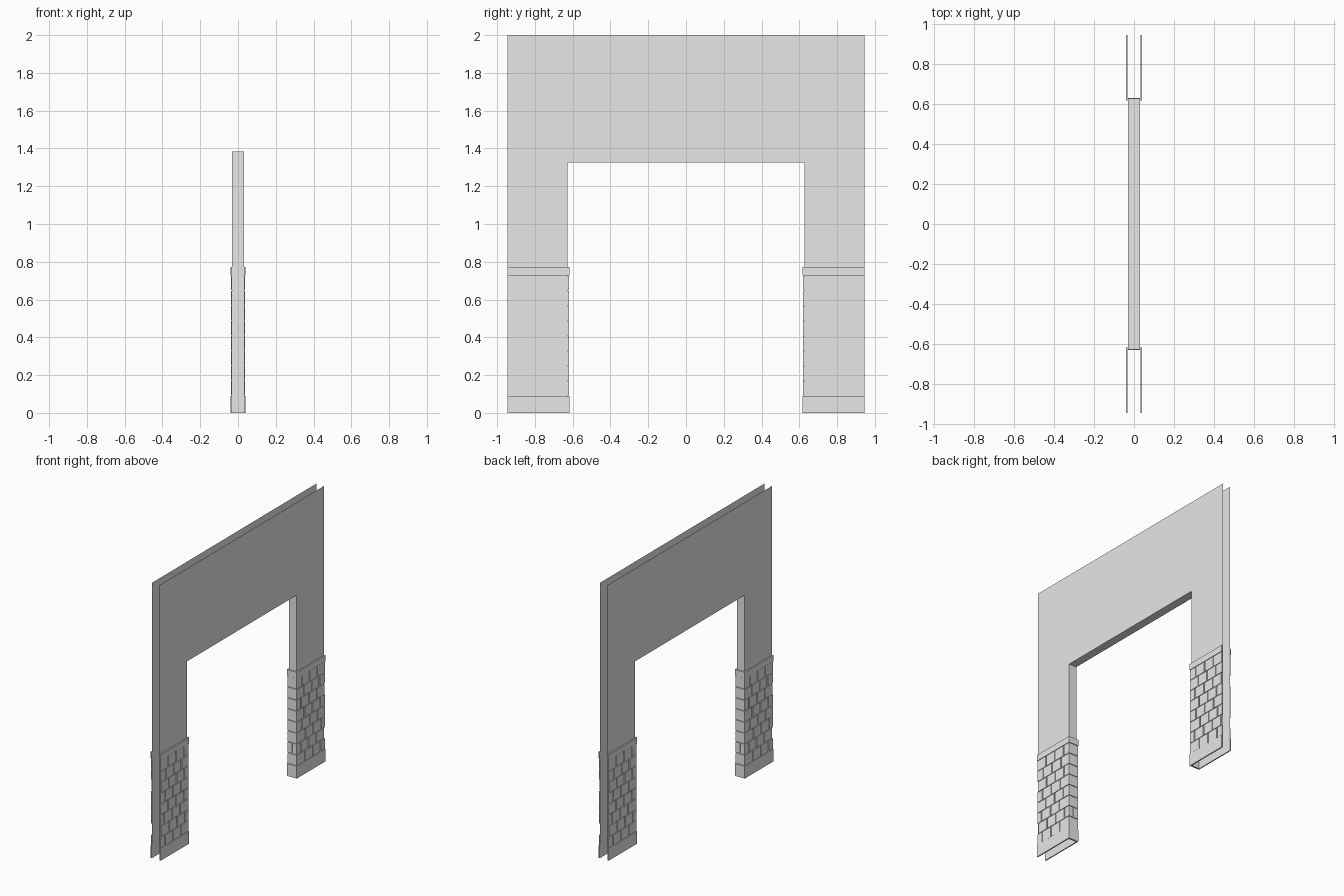
import bpy
import bmesh
from mathutils import Vector

old = bpy.data.objects.get("Cube")
if old:
    bpy.data.objects.remove(old, do_unlink=True)

grey = bpy.data.materials.new("plain_grey")
grey.use_nodes = True
grey.diffuse_color = (0.8, 0.8, 0.8, 1)
grey.node_tree.nodes["Principled BSDF"].inputs["Base Color"].default_value = (0.8, 0.8, 0.8, 1)

WALL = 0.031      # half thickness of the wall shell
BACK = 0.032      # inner side of the stone facing
END = 0.945       # outer ends of the wall
JAMB = 0.627      # half width of the opening
SOFFIT = 1.326
TOP = 2.0


def finish(name, bm):
    mesh = bpy.data.meshes.new(name)
    bm.to_mesh(mesh)
    bm.free()
    mesh.materials.append(grey)
    obj = bpy.data.objects.new(name, mesh)
    bpy.context.collection.objects.link(obj)
    return obj


def sheet(bm, points, facing):
    """Single face turned towards the given direction."""
    face = bm.faces.new([bm.verts.new(p) for p in points])
    face.normal_update()
    if face.normal.dot(Vector(facing)) < 0:
        face.normal_flip()


def prism(bm, outline, z0, z1):
    """Closed block from an outline in plan."""
    low = [bm.verts.new((x, y, z0)) for x, y in outline]
    high = [bm.verts.new((x, y, z1)) for x, y in outline]
    faces = [bm.faces.new(low), bm.faces.new(high)]
    for i in range(len(low)):
        j = (i + 1) % len(low)
        faces.append(bm.faces.new((low[i], low[j], high[j], high[i])))
    bmesh.ops.recalc_face_normals(bm, faces=faces)


def wrap(out, near, far):
    """U-shaped outline around the inner edge of a pillar."""
    half = [(out, near), (out, far), (BACK, far), (BACK, JAMB + 0.002)]
    return half + [(-x, y) for x, y in reversed(half)]


def mirrored(obj):
    mod = obj.modifiers.new("other_pillar", 'MIRROR')
    mod.use_axis = (False, True, False)
    mod.use_mirror_merge = False


# Wall faces, open along the top and the outer ends
bm = bmesh.new()
outline = [(-END, 0), (-END, TOP), (END, TOP), (END, 0),
           (JAMB, 0), (JAMB, SOFFIT), (-JAMB, SOFFIT), (-JAMB, 0)]
for side in (-1, 1):
    sheet(bm, [(side * WALL, y, z) for y, z in outline], (side, 0, 0))
finish("wall_faces", bm)

# Lining of the opening; the jambs run up past the soffit
bm = bmesh.new()
for side in (-1, 1):
    y = side * JAMB
    sheet(bm, [(-WALL, y, 0), (WALL, y, 0), (WALL, y, 1.385), (-WALL, y, 1.385)], (0, -side, 0))
sheet(bm, [(-WALL, -JAMB, SOFFIT), (WALL, -JAMB, SOFFIT),
           (WALL, JAMB, SOFFIT), (-WALL, JAMB, SOFFIT)], (0, 0, -1))
finish("opening_lining", bm)

# Plinth and cap bands of the stone pillars
for name, z0, z1 in (("stone_plinth", 0, 0.09), ("stone_cap", 0.727, 0.772)):
    bm = bmesh.new()
    prism(bm, wrap(0.04, 0.617, END), z0, z1)
    mirrored(finish(name, bm))

# Stone courses, bottom up: distance of the first joint from the inner edge
first_joints = (0.093, 0.045, 0.1, 0.058, 0.09, 0.05, 0.082, 0.056)
NEAR, OUT, PITCH, GAP = 0.62, 0.038, 0.09, 0.004
height = (0.727 - 0.09) / len(first_joints)
bm = bmesh.new()
for row, first in enumerate(first_joints):
    z0 = 0.09 + row * height + GAP / 2
    z1 = z0 + height - GAP
    joint = NEAR + first
    # Corner stone, split in the middle on one course
    if row == 1:
        for s in (-1, 1):
            prism(bm, [(s * GAP / 2, NEAR), (s * OUT, NEAR), (s * OUT, joint - GAP),
                       (s * BACK, joint - GAP), (s * BACK, JAMB - 0.001),
                       (s * GAP / 2, JAMB - 0.001)], z0, z1)
    else:
        prism(bm, wrap(OUT, NEAR, joint - GAP), z0, z1)
    # Stones along both faces
    while joint < END - 0.01:
        far = min(joint + PITCH - GAP, END - 0.002)
        for s in (-1, 1):
            prism(bm, [(s * BACK, joint + GAP), (s * OUT, joint + GAP),
                       (s * OUT, far), (s * BACK, far)], z0, z1)
        joint += PITCH
mirrored(finish("stone_courses", bm))
